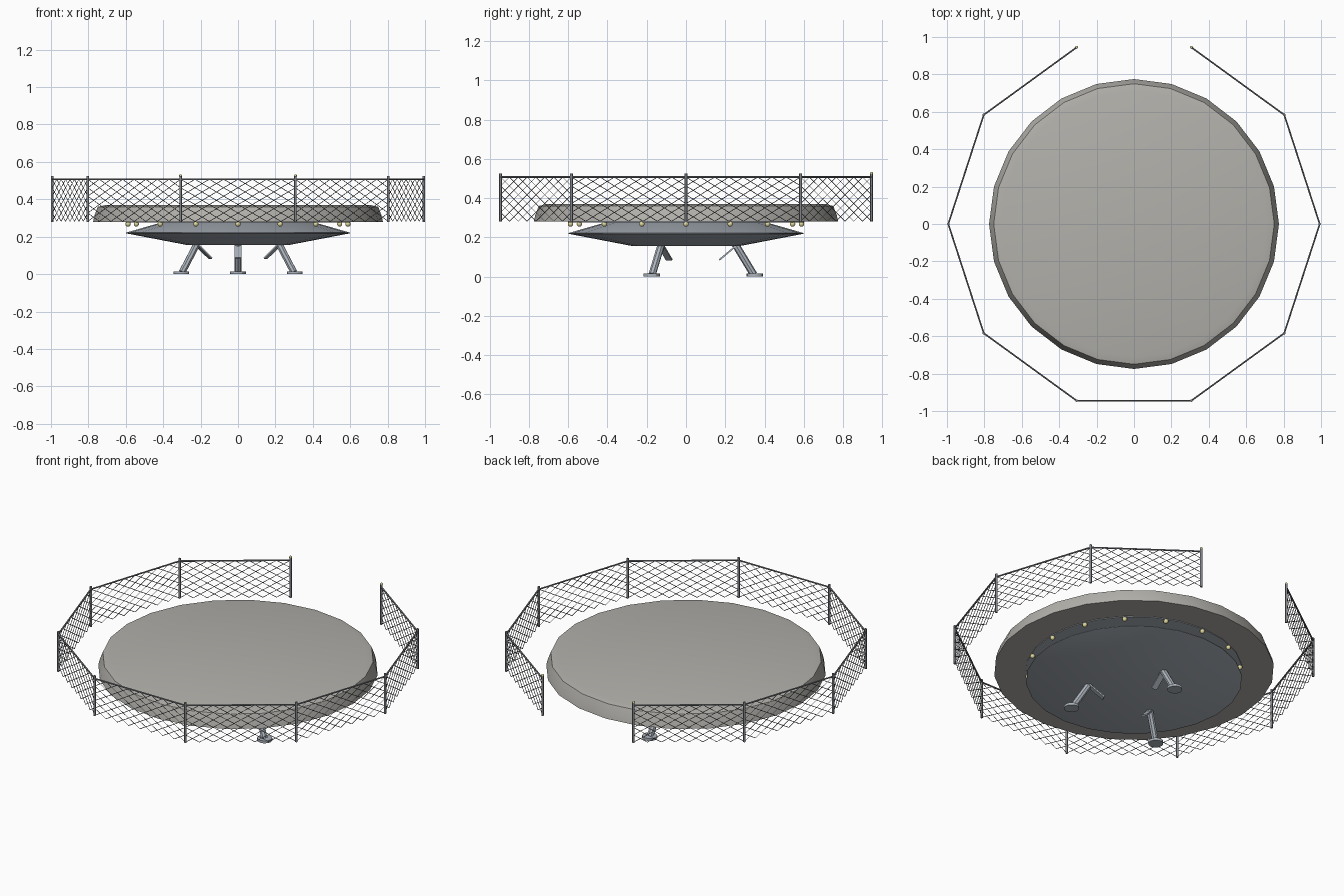
import bpy, bmesh, math
from mathutils import Vector, Matrix

if "Cube" in bpy.data.objects:
    bpy.data.objects.remove(bpy.data.objects["Cube"])


def mat(name, rgb):
    m = bpy.data.materials.new(name)
    m.diffuse_color = (*rgb, 1)
    m.use_nodes = True
    m.node_tree.nodes["Principled BSDF"].inputs["Base Color"].default_value = m.diffuse_color
    return m


WARM = mat("warm_stone", (0.45, 0.44, 0.41))
HULL = mat("blue_grey_metal", (0.42, 0.46, 0.51))
WIRE = mat("dark_metal", (0.22, 0.23, 0.25))
LAMP = mat("pale_yellow", (0.75, 0.7, 0.35))


def finish(name, bm, material, smooth=None):
    bmesh.ops.recalc_face_normals(bm, faces=bm.faces)
    me = bpy.data.meshes.new(name)
    bm.to_mesh(me)
    bm.free()
    ob = bpy.data.objects.new(name, me)
    bpy.context.collection.objects.link(ob)
    me.materials.append(material)
    if smooth:
        bpy.ops.object.select_all(action='DESELECT')
        ob.select_set(True)
        bpy.context.view_layer.objects.active = ob
        bpy.ops.object.shade_smooth_by_angle(angle=math.radians(smooth))
    return ob


def lathe(name, profile, sides, material, smooth):
    """Closed solid of revolution from (radius, z) points, capped at both ends."""
    bm = bmesh.new()
    rings = [[bm.verts.new((r * math.cos(2 * math.pi * i / sides),
                            r * math.sin(2 * math.pi * i / sides), z))
              for i in range(sides)] for r, z in profile]
    for a, b in zip(rings, rings[1:]):
        for i in range(sides):
            j = (i + 1) % sides
            bm.faces.new((a[i], a[j], b[j], b[i]))
    bm.faces.new(rings[0])
    bm.faces.new(rings[-1])
    return finish(name, bm, material, smooth)


def bar(bm, p, q, r, sides=8):
    """Straight rod between two points."""
    p, q = Vector(p), Vector(q)
    d = q - p
    m = Matrix.Translation((p + q) / 2) @ d.to_track_quat('Z', 'Y').to_matrix().to_4x4()
    bmesh.ops.create_cone(bm, cap_ends=True, segments=sides, radius1=r, radius2=r,
                          depth=d.length, matrix=m)


def polar(r, deg, z):
    a = math.radians(deg)
    return Vector((r * math.cos(a), r * math.sin(a), z))


# Landing pad, underside plate and saucer hull
lathe("pad", [(0.775, 0.28), (0.768, 0.312), (0.75, 0.36), (0.71, 0.369)], 24, WARM, 50)
lathe("underside_plate", [(0.6, 0.276), (0.6, 0.284)], 24, HULL, 30)
lathe("saucer_hull", [(0.28, 0.157), (0.598, 0.218), (0.598, 0.222), (0.40, 0.279)],
      24, HULL, 30)

# Ring of small lamps under the pad
bm = bmesh.new()
for i in range(16):
    bmesh.ops.create_uvsphere(bm, u_segments=8, v_segments=6, radius=0.014,
                              matrix=Matrix.Translation(polar(0.588, i * 22.5, 0.268)))
finish("underside_lamps", bm, LAMP, 60)

# Three landing legs with round feet and hatch doors
for k, deg in enumerate((90, 210, 330)):
    bm = bmesh.new()
    bar(bm, polar(0.345, deg, 0.01), polar(0.245, deg, 0.175), 0.019, 8)
    bar(bm, polar(0.35, deg, 0), polar(0.35, deg, 0.015), 0.042, 12)
    finish(f"landing_leg_{k + 1}", bm, HULL, 30)

    bm = bmesh.new()
    top, low = polar(0.262, deg, 0.163), polar(0.17, deg, 0.085)
    side = polar(1, deg + 90, 0)
    along = (low - top).normalized()
    nrm = along.cross(side)
    frame = Matrix((side, along, nrm)).transposed().to_4x4()
    size = Matrix.Diagonal((0.036, (low - top).length, 0.008, 1))
    bmesh.ops.create_cube(bm, size=1,
                          matrix=Matrix.Translation((top + low) / 2) @ frame @ size)
    finish(f"hatch_door_{k + 1}", bm, HULL)

# Fence around the pad: ten posts, open at the back between 72 and 108 degrees
R, Z0, Z1 = 0.993, 0.282, 0.507
angles = [108 + 36 * i for i in range(10)]
posts, rails, lamps = bmesh.new(), bmesh.new(), bmesh.new()
for a in angles:
    bar(posts, polar(R, a, 0.28), polar(R, a, 0.524), 0.007, 8)
for a in (angles[0], angles[-1]):
    bmesh.ops.create_uvsphere(lamps, u_segments=8, v_segments=6, radius=0.008,
                              matrix=Matrix.Translation(polar(R, a, 0.526)))
for a, b in zip(angles, angles[1:]):
    bar(rails, polar(R, a, Z1), polar(R, b, Z1), 0.005, 6)
finish("fence_posts", posts, WIRE, 50)
finish("fence_top_rails", rails, WIRE, 50)
finish("gate_lamps", lamps, LAMP, 60)

# Diamond wire mesh: diagonals clipped to each panel, in column / row units
COLS, ROWS = 8, 5
mesh = bmesh.new()
for a, b in zip(angles, angles[1:]):
    pa, pb = polar(R, a, 0), polar(R, b, 0)

    def at(u, v):
        p = pa.lerp(pb, u / COLS)
        p.z = Z0 + (Z1 - Z0) * v / ROWS
        return p

    for s in range(1 - ROWS, COLS):
        u0, u1 = max(0, s), min(COLS, s + ROWS)
        bar(mesh, at(u0, u0 - s), at(u1, u1 - s), 0.0018, 4)
        bar(mesh, at(COLS - u0, u0 - s), at(COLS - u1, u1 - s), 0.0018, 4)
finish("fence_wire_mesh", mesh, WIRE)
